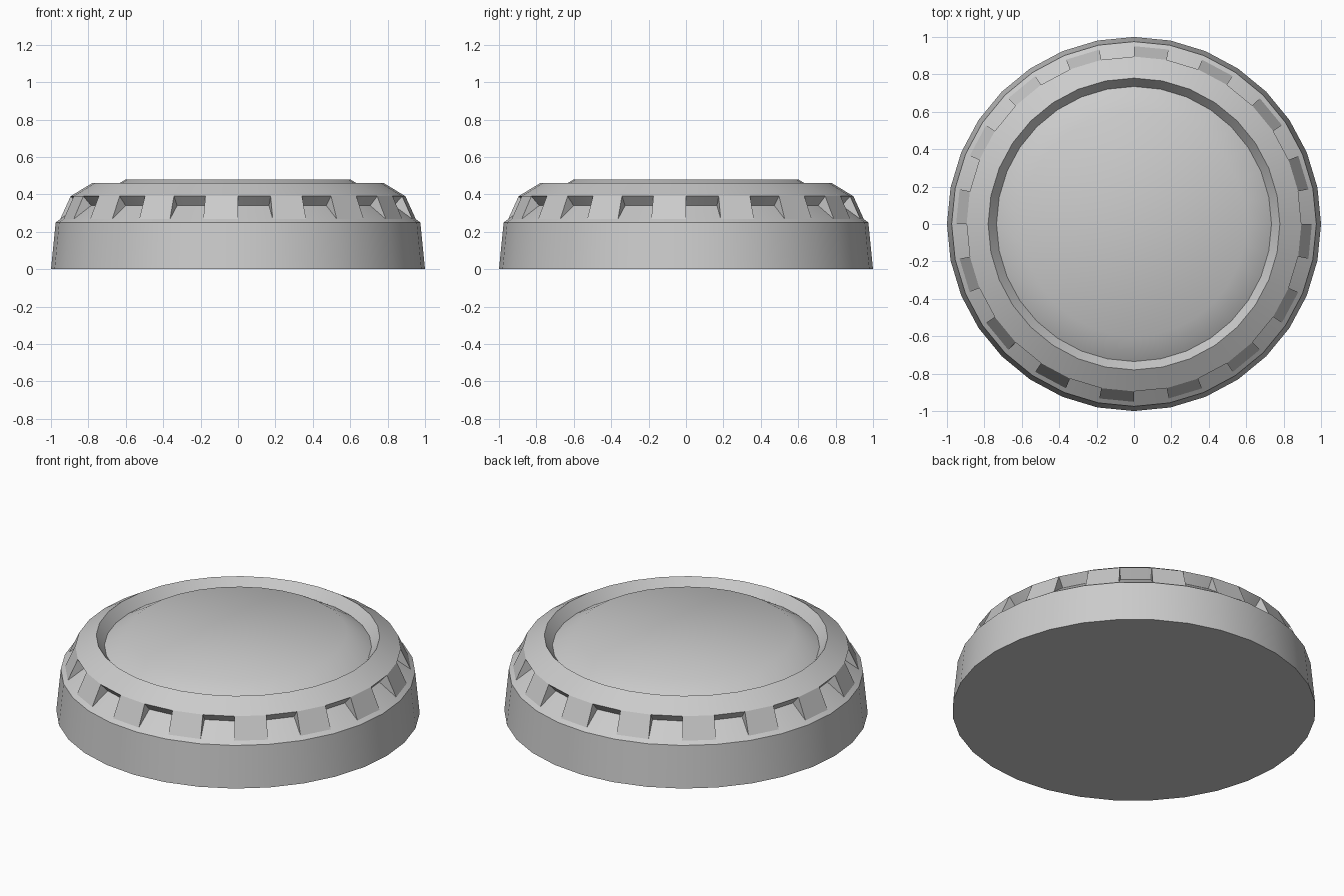
import bpy, bmesh, math

if "Cube" in bpy.data.objects:
    bpy.data.objects.remove(bpy.data.objects["Cube"])

SIDES = 32


def point(r, z, i):
    a = 2 * math.pi * i / SIDES
    return (r * math.cos(a), r * math.sin(a), z)


def finish(bm, name, smooth_angle=None):
    bmesh.ops.recalc_face_normals(bm, faces=bm.faces)
    mesh = bpy.data.meshes.new(name)
    bm.to_mesh(mesh)
    bm.free()
    obj = bpy.data.objects.new(name, mesh)
    bpy.context.collection.objects.link(obj)
    if smooth_angle:
        bpy.ops.object.select_all(action='DESELECT')
        obj.select_set(True)
        bpy.context.view_layer.objects.active = obj
        bpy.ops.object.shade_smooth_by_angle(angle=math.radians(smooth_angle))
    return obj


# Round body: side wall, notch groove, sloped rim, inner groove and raised cap
profile = [(1.0, 0.0), (0.975, 0.25), (0.85, 0.34), (0.895, 0.39),
           (0.78, 0.46), (0.735, 0.40), (0.60, 0.48)]
bm = bmesh.new()
rings = [[bm.verts.new(point(r, z, i)) for i in range(SIDES)] for r, z in profile]
for low, high in zip(rings, rings[1:]):
    for i in range(SIDES):
        j = (i + 1) % SIDES
        bm.faces.new((low[i], low[j], high[j], high[i]))
bm.faces.new(rings[-1])
bm.faces.new(rings[0][::-1])
finish(bm, "round_base", 38)

# Wedge blocks filling every other side of the notch groove
wedge = [(0.951, 0.267), (0.895, 0.39), (0.85, 0.34)]
bm = bmesh.new()
for i in range(1, SIDES, 2):
    a = [bm.verts.new(point(r, z, i)) for r, z in wedge]
    b = [bm.verts.new(point(r, z, i + 1)) for r, z in wedge]
    bm.faces.new(a)
    bm.faces.new(b[::-1])
    for k in range(3):
        n = (k + 1) % 3
        bm.faces.new((a[k], b[k], b[n], a[n]))
finish(bm, "rim_blocks")
